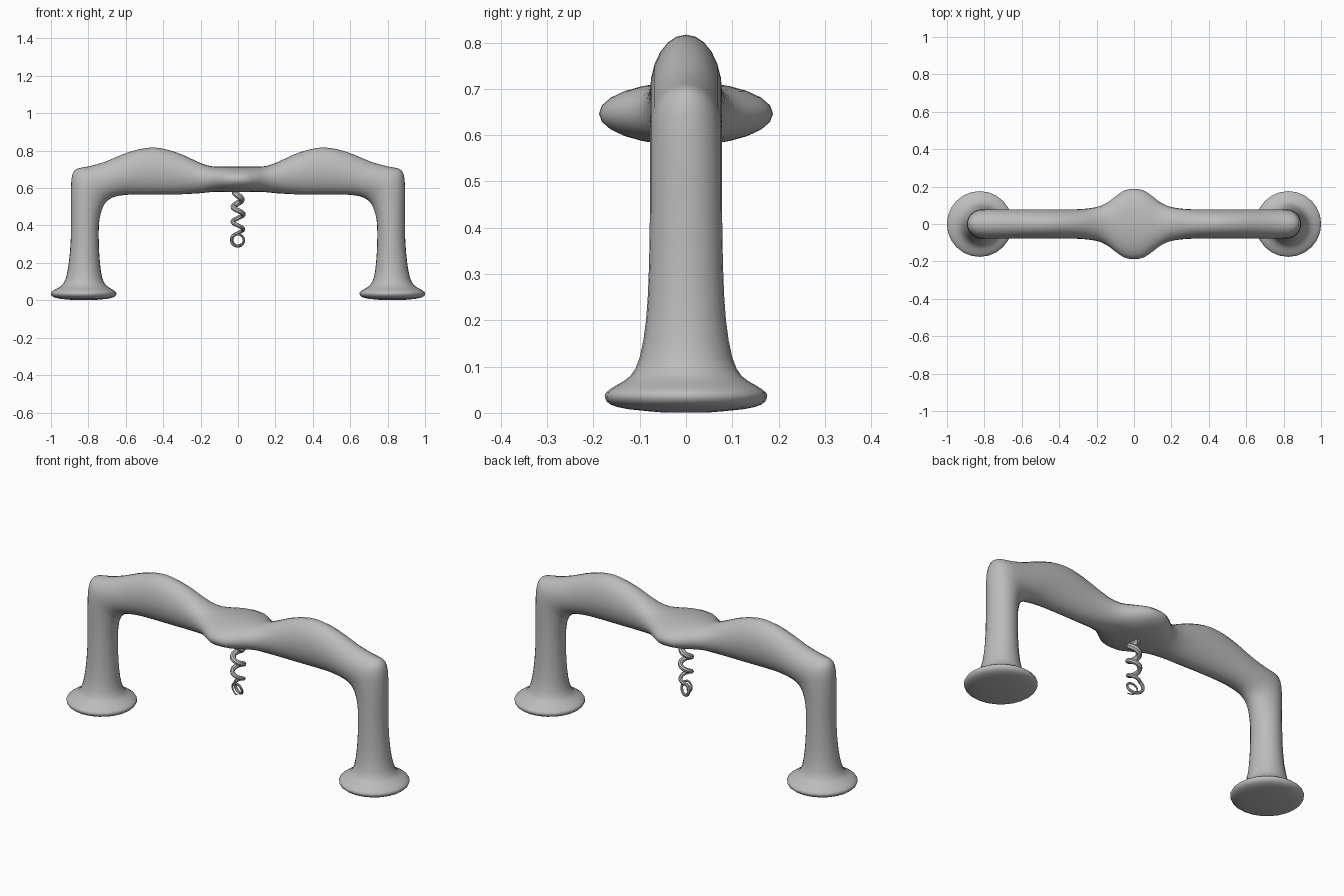
import bpy, bmesh, math
from mathutils import Vector

if "Cube" in bpy.data.objects:
    bpy.data.objects.remove(bpy.data.objects["Cube"])

grey = bpy.data.materials.new("plain_grey")
grey.diffuse_color = (0.5, 0.5, 0.5, 1)
grey.use_nodes = True
grey.node_tree.nodes["Principled BSDF"].inputs["Base Color"].default_value = grey.diffuse_color

SIDES = 24

# Right half of the handle: inner x, inner z, outer x, outer z, half width
half = [
    (0.00, .578, 0.00, .715, .188),
    (0.05, .578, 0.05, .715, .180),
    (0.10, .580, 0.10, .715, .147),
    (0.15, .578, 0.15, .718, .110),
    (0.21, .572, 0.21, .738, .088),
    (0.30, .567, 0.30, .780, .079),
    (0.38, .566, 0.38, .806, .078),
    (0.45, .566, 0.45, .817, .078),
    (0.52, .566, 0.53, .808, .078),
    (0.58, .565, 0.62, .779, .078),
    (0.63, .560, 0.71, .741, .078),
    (0.67, .550, 0.80, .716, .078),
    (0.70, .530, 0.86, .704, .078),
    (0.72, .503, 0.885, .675, .078),
    (0.735, .460, 0.893, .610, .078),
    (0.744, .400, 0.893, .480, .078),
    (0.744, .300, 0.894, .330, .080),
    (0.738, .200, 0.904, .205, .086),
    (0.726, .120, 0.920, .120, .100),
    (0.705, .080, 0.942, .080, .120),
    (0.675, .060, 0.975, .060, .150),
    (0.653, .045, 0.997, .045, .172),
    (0.650, .032, 1.000, .032, .175),
    (0.662, .018, 0.988, .018, .163),
    (0.700, .008, 0.950, .008, .125),
    (0.775, .001, 0.875, .001, .050),
]


def smooth_sections(secs, steps):
    """Catmull-Rom interpolation between sections."""
    out = []
    for i in range(len(secs) - 1):
        p = [secs[max(0, min(len(secs) - 1, i + k))] for k in (-1, 0, 1, 2)]
        for s in range(steps):
            t = s / steps
            out.append(tuple(
                .5 * (2 * b + (c - a) * t + (2 * a - 5 * b + 4 * c - d) * t * t
                      + (3 * b - a - 3 * c + d) * t ** 3)
                for a, b, c, d in zip(*p)))
    return out + [secs[-1]]


def finish(bm, name):
    bmesh.ops.recalc_face_normals(bm, faces=bm.faces)
    mesh = bpy.data.meshes.new(name)
    bm.to_mesh(mesh)
    bm.free()
    mesh.materials.append(grey)
    ob = bpy.data.objects.new(name, mesh)
    bpy.context.collection.objects.link(ob)
    bpy.ops.object.select_all(action='DESELECT')
    ob.select_set(True)
    bpy.context.view_layer.objects.active = ob
    bpy.ops.object.shade_smooth_by_angle(angle=math.radians(40))
    return ob


def loft(rings, name):
    bm = bmesh.new()
    rows = [[bm.verts.new(p) for p in r] for r in rings]
    for a, b in zip(rows, rows[1:]):
        n = len(a)
        for j in range(n):
            bm.faces.new((a[j], a[(j + 1) % n], b[(j + 1) % n], b[j]))
    bm.faces.new(rows[0])
    bm.faces.new(rows[-1])
    return finish(bm, name)


def body_ring(sec):
    ix, iz, ox, oz, w = sec
    mid = Vector(((ix + ox) / 2, 0, (iz + oz) / 2))
    u = Vector(((ox - ix) / 2, 0, (oz - iz) / 2))
    ring = []
    for j in range(SIDES):
        a = math.tau * j / SIDES
        ring.append(mid + u * math.cos(a) + Vector((0, w * math.sin(a), 0)))
    return ring


# Arched handle: bar, legs and flared feet in one sweep, mirrored over x
mirrored = [(-a, b, -c, d, w) for a, b, c, d, w in reversed(half[1:])]
loft([body_ring(s) for s in smooth_sections(mirrored + half, 2)], "arched_handle")

# Coiled tail: tapering helix below the bar, ending in a small upright loop
path = []
for i in range(64):
    t = i / 63
    z = .60 - .25 * t
    a = math.pi + (.5 - z) / .08 * math.tau
    r = .012 + .016 * min(1, t * 2)
    path.append((Vector((r * math.cos(a), r * math.sin(a), z)), .019 - .010 * t))
end = path[-1][0]
a0 = math.atan2(end.z - .322, end.x)
for i in range(1, 41):
    t = i / 40
    a = a0 + t * 1.5 * math.tau
    r = .036 - .010 * t
    y = end.y * (1 - t) - .03 * t + .012 * math.sin(a - a0)
    path.append((Vector((r * math.cos(a), y, .322 + r * math.sin(a))), .009 - .006 * t))

rings = []
side = Vector((1, 0, 0))
for i, (p, r) in enumerate(path):
    d = (path[min(i + 1, len(path) - 1)][0] - path[max(i - 1, 0)][0]).normalized()
    side = (side - d * side.dot(d)).normalized()
    up = d.cross(side)
    rings.append([p + r * (side * math.cos(math.tau * j / 8) + up * math.sin(math.tau * j / 8))
                  for j in range(8)])
loft(rings, "coiled_tail")
